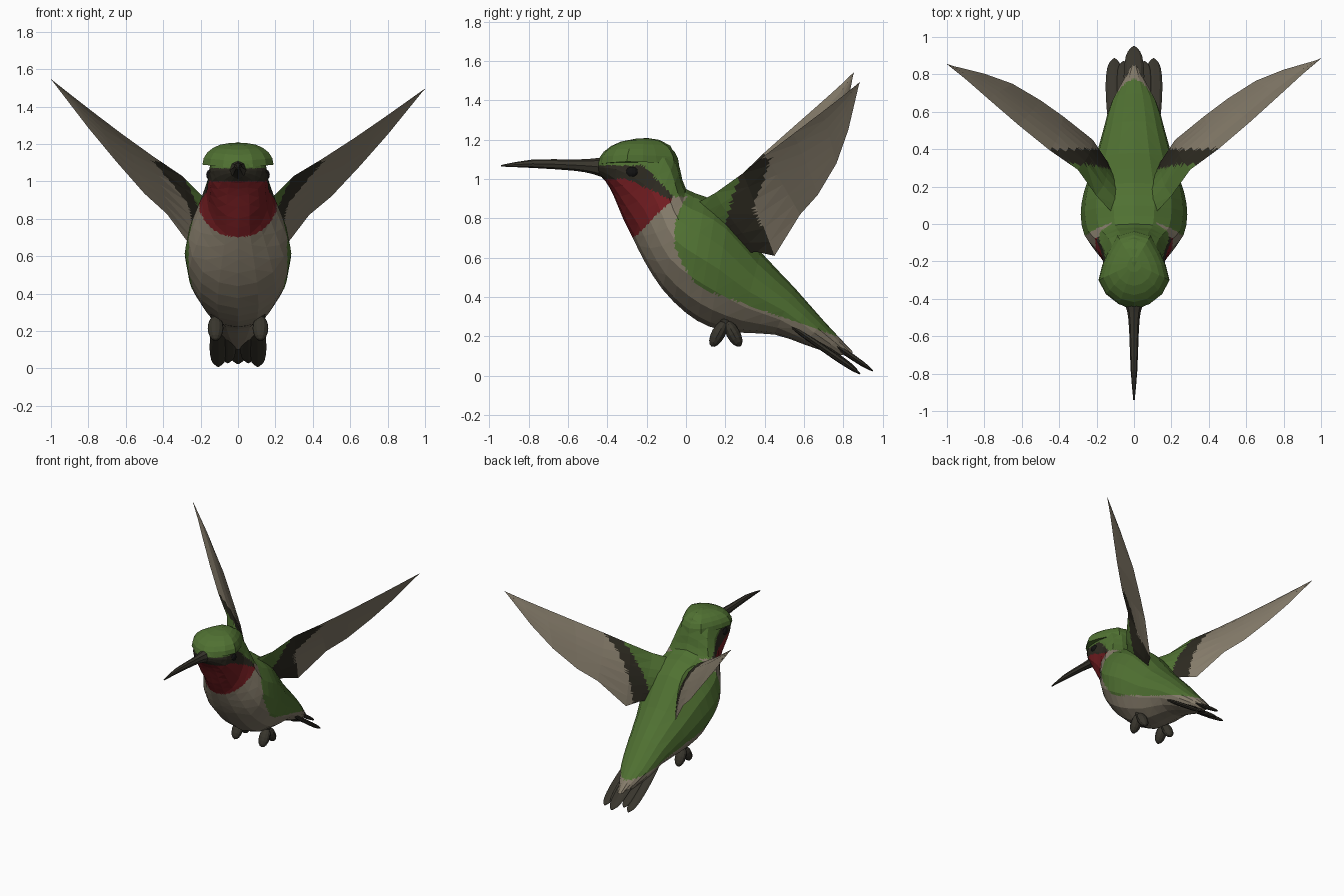
import bpy, bmesh, math
from mathutils import Vector

if "Cube" in bpy.data.objects:
    bpy.data.objects.remove(bpy.data.objects["Cube"], do_unlink=True)


def material(name, r, g, b):
    m = bpy.data.materials.new(name)
    m.use_nodes = True
    m.diffuse_color = (r, g, b, 1)
    bsdf = m.node_tree.nodes["Principled BSDF"]
    bsdf.inputs["Base Color"].default_value = (r, g, b, 1)
    bsdf.inputs["Roughness"].default_value = 0.9
    return m


GREEN, TAUPE, RED, DARK, BROWN, BLACK = range(6)
PALETTE = [material("leaf green", .08, .165, .032), material("taupe", .235, .20, .145),
           material("throat red", .17, .012, .015), material("charcoal", .026, .023, .015),
           material("dark brown", .04, .036, .026), material("eye black", .006, .006, .006)]


def finish(name, bm, paint, cuts=0):
    """Recalculate, refine flat facets for clean colour edges, then paint."""
    bmesh.ops.recalc_face_normals(bm, faces=bm.faces)
    bmesh.ops.triangulate(bm, faces=bm.faces)
    if cuts:
        bmesh.ops.subdivide_edges(bm, edges=bm.edges, cuts=cuts, use_grid_fill=True)
    bm.normal_update()
    for f in bm.faces:
        f.material_index = paint(f) if callable(paint) else paint
    me = bpy.data.meshes.new(name)
    bm.to_mesh(me)
    bm.free()
    for m in PALETTE:
        me.materials.append(m)
    ob = bpy.data.objects.new(name, me)
    bpy.context.collection.objects.link(ob)
    return ob


def skin(name, rings, paint, cuts=0):
    """Join closed rings of points into a capped surface."""
    bm = bmesh.new()
    vs = [[bm.verts.new(p) for p in ring] for ring in rings]
    n = len(vs[0])
    for a, b in zip(vs, vs[1:]):
        for i in range(n):
            j = (i + 1) % n
            bm.faces.new((a[i], a[j], b[j], b[i]))
    bm.faces.new(vs[0])
    bm.faces.new(vs[-1])
    return finish(name, bm, paint, cuts)


def spline(rows, steps):
    """Catmull-Rom through rows of numbers."""
    out = []
    for i in range(len(rows) - 1):
        p0, p1, p2, p3 = (rows[min(max(i + k, 0), len(rows) - 1)] for k in (-1, 0, 1, 2))
        for s in range(steps):
            t = s / steps
            out.append([b + .5 * t * (c - a + t * (2 * a - 5 * b + 4 * c - d + t * (3 * (b - c) + d - a)))
                        for a, b, c, d in zip(p0, p1, p2, p3)])
    return out + [rows[-1]]


def loft(name, rows, paint, sides=16, steps=2, cuts=0, x=0):
    """Rows are top y, top z, bottom y, bottom z, half width."""
    rings = []
    for ty, tz, by, bz, w in spline(rows, steps):
        ring = []
        for i in range(sides):
            a = 2 * math.pi * i / sides
            k = .5 + .5 * math.cos(a)
            ring.append((x + w * math.sin(a), by + (ty - by) * k, bz + (tz - bz) * k))
        rings.append(ring)
    return skin(name, rings, paint, cuts)


# Body with mask, throat patch, pale belly and green back
def body_paint(f):
    x, y, z = f.calc_center_median()
    if y < -.07:
        if z > 1.07 - max(0, y + .22):
            return GREEN
        if z > 1.0 - .45 * max(0, y + .3):
            return DARK
        if z > .70 + .9 * max(0, y + .25) + abs(x) * .15:
            return RED
    if z < .91 and (y < -.06 + 1.8 * (z - .72) ** 2 or z < .47 - .35 * y):
        return TAUPE
    return GREEN


loft("body", [(-.45, 1.09, -.45, 1.03, .03), (-.42, 1.125, -.41, .99, .10),
              (-.34, 1.18, -.37, .92, .15), (-.2, 1.21, -.32, .80, .162),
              (-.08, 1.17, -.27, .70, .17), (-.03, 1.05, -.21, .58, .215),
              (.0, .95, -.12, .44, .265), (.1, .91, .0, .32, .285),
              (.22, .83, .12, .25, .268), (.38, .63, .27, .22, .215),
              (.55, .45, .45, .21, .165), (.7, .28, .6, .16, .12),
              (.85, .12, .77, .10, .025)], body_paint, cuts=4)

# Crown: a dome over an outline that flares into brows
half = [(0, -.45), (.08, -.43), (.15, -.375), (.19, -.30), (.17, -.22), (.14, -.15), (.09, -.06), (0, -.035)]
outline = half + [(-x, y) for x, y in half[-2:0:-1]]
crown = []
for i in range(6):
    a = i * math.pi / 12
    f = math.cos(a) if i < 5 else .2
    crown.append([(x * f, -.21 + (y + .21) * f, 1.07 + .14 * math.sin(a) + .1 * abs(x) * f * math.cos(a))
                  for x, y in outline])
skin("crown", crown, GREEN)

# Beak
loft("beak", [(-.40, 1.115, -.40, 1.0, .06), (-.47, 1.105, -.47, 1.025, .036),
              (-.57, 1.1, -.57, 1.043, .026), (-.78, 1.1, -.78, 1.057, .018),
              (-.94, 1.072, -.94, 1.064, .004)], BROWN, sides=8)


def ball(name, loc, size, paint, tilt=0):
    bpy.ops.mesh.primitive_uv_sphere_add(segments=12, ring_count=8, radius=1, location=loc,
                                         rotation=(tilt, 0, 0))
    ob = bpy.context.object
    ob.name = name
    ob.scale = size
    ob.data.materials.append(PALETTE[paint])
    return ob


def feather(name, x, start, end, w):
    a, b = Vector(start), Vector(end)
    n = Vector((a.y - b.y, b.x - a.x)).normalized() * .016
    rows = []
    for t, k in ((0, .5), (.3, .85), (.65, 1), (.88, .8), (.97, .4), (1, .08)):
        p, m = a.lerp(b, t), n * max(k, .2)
        rows.append((p.x + m.x, p.y + m.y, p.x - m.x, p.y - m.y, w * k))
    loft(name, rows, BROWN, sides=8, x=x)


# Tail feathers
feather("middle_tail_feather", 0, (.5, .33), (.95, .025), .055)
for s, side in ((1, "left"), (-1, "right")):
    feather(side + "_outer_tail_feather", s * .105, (.48, .29), (.885, .01), .047)
    feather(side + "_inner_tail_feather", s * .055, (.5, .28), (.87, .03), .045)

# Wing sections as pairs of leading and trailing points
SECTIONS = [((.08, .02, .86), (.08, .24, .62), .07), ((.2, .15, .93), (.16, .36, .63), .055),
            ((.3, .29, 1.03), (.22, .45, .61), .035), ((.45, .40, 1.12), (.38, .58, .82), .022),
            ((.62, .545, 1.23), (.5, .67, .92), .016), ((.78, .69, 1.34), (.65, .765, 1.08), .012),
            ((.9, .80, 1.425), (.8, .825, 1.25), .008), ((1.0, .885, 1.495), (.99, .88, 1.485), .003)]
SPAN = Vector((.69, .59, .46)).normalized()
UPPER = Vector((-.73, .57, .37))


def wing(side, s, dy, dz):
    def wing_paint(f):
        x, y, z = f.calc_center_median()
        n = f.normal
        top = Vector((n.x * s, n.y, n.z)).dot(UPPER) > 0
        if top:
            if y < .30 + .1 * (z - .8):
                return GREEN
            return DARK if y < .40 else TAUPE
        if y < .19 + .3 * (z - .75):
            return GREEN
        edge = .34 + (.36 * (z - .85) if z > .85 else .5 * (.85 - z))
        return DARK if y < edge and z < 1.11 else TAUPE

    rings = []
    for lead, trail, thick in SECTIONS:
        a, b = Vector(lead), Vector(trail)
        up = SPAN.cross(b - a).normalized()
        ts = [i / 6 for i in range(7)]
        ring = []
        for t, d in [(t, 1) for t in ts] + [(t, -1) for t in ts[-2:0:-1]]:
            bulge = math.sin(math.pi * t ** .7)
            p = a.lerp(b, t) + up * bulge * (thick * d * .6 + .05 * (b - a).length)
            k = max(0, (p.x - .3) / .7)
            ring.append((s * p.x, p.y + dy * k, p.z + dz * k))
        rings.append(ring)
    skin(side + "_wing", rings, wing_paint, cuts=4)


wing("left", 1, 0, 0)
wing("right", -1, -.03, .05)

# Eyes, legs and feet
for s, side in ((1, "left"), (-1, "right")):
    ball(side + "_eye", (s * .145, -.275, 1.035), (.025, .035, .03), BLACK)
    ball(side + "_leg", (s * .12, .2, .33), (.03, .032, .09), BROWN)
    ball(side + "_front_toe", (s * .12, .165, .215), (.042, .035, .075), BROWN, -.5)
    ball(side + "_back_toe", (s * .12, .24, .215), (.042, .035, .075), BROWN, .5)
